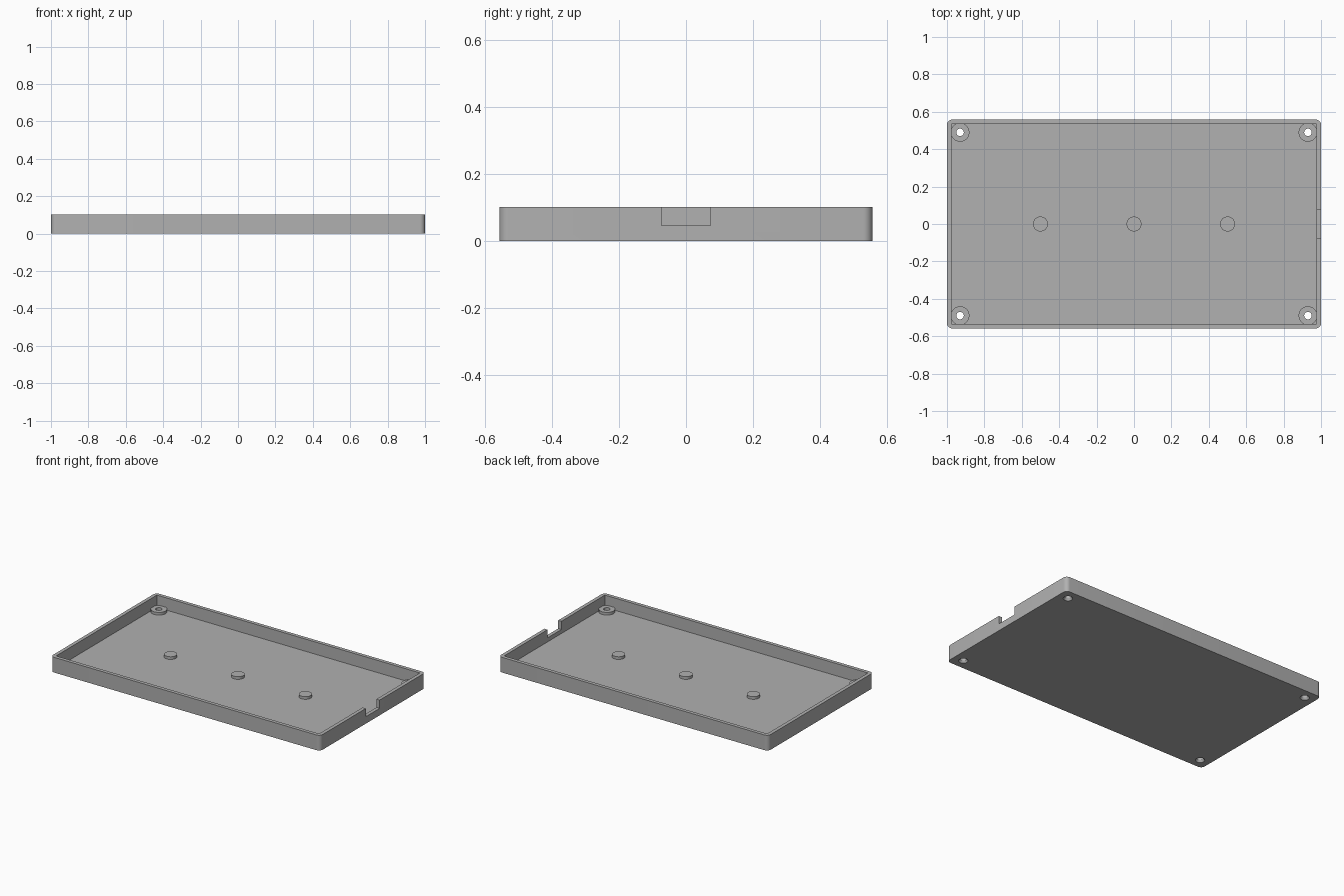
import bpy, bmesh, math
from mathutils import Matrix

if "Cube" in bpy.data.objects:
    bpy.data.objects.remove(bpy.data.objects["Cube"], do_unlink=True)

LENGTH, WIDTH, HEIGHT = 2.0, 1.116, 0.102
WALL, FLOOR, BOSS_TOP = 0.024, 0.02, 0.038
HOLE_X, HOLE_Y = 0.93, 0.49

grey = bpy.data.materials.new("plain grey")
grey.use_nodes = True
colour = (0.44, 0.44, 0.44, 1)
grey.diffuse_color = colour
grey.node_tree.nodes["Principled BSDF"].inputs["Base Color"].default_value = colour


def finish(name, bm):
    mesh = bpy.data.meshes.new(name)
    bm.to_mesh(mesh)
    bm.free()
    mesh.materials.append(grey)
    obj = bpy.data.objects.new(name, mesh)
    bpy.context.collection.objects.link(obj)
    return obj


def box(name, x, y, z, radius=0):
    """Box from (min, max) ranges, with optional rounded upright edges."""
    bm = bmesh.new()
    size = [b - a for a, b in (x, y, z)]
    centre = [(a + b) / 2 for a, b in (x, y, z)]
    bmesh.ops.create_cube(bm, size=1, matrix=Matrix.Translation(centre) @ Matrix.Diagonal((*size, 1)))
    if radius:
        upright = [e for e in bm.edges if abs(e.verts[0].co.z - e.verts[1].co.z) > 0.01]
        bmesh.ops.bevel(bm, geom=upright, offset=radius, segments=8, profile=0.5, affect='EDGES')
    return finish(name, bm)


def cylinder(name, x, y, bottom, top, r_bottom, r_top):
    bm = bmesh.new()
    bmesh.ops.create_cone(bm, cap_ends=True, segments=32, radius1=r_bottom, radius2=r_top,
                          depth=top - bottom,
                          matrix=Matrix.Translation((x, y, (bottom + top) / 2)))
    return finish(name, bm)


def combine(target, tool, operation):
    mod = target.modifiers.new("combine", 'BOOLEAN')
    mod.operation, mod.solver, mod.object = operation, 'EXACT', tool
    bpy.context.view_layer.objects.active = target
    bpy.ops.object.modifier_apply(modifier=mod.name)
    bpy.data.objects.remove(tool, do_unlink=True)


# Open tray with rounded outer corners
hx, hy = LENGTH / 2, WIDTH / 2
tray = box("tray", (-hx, hx), (-hy, hy), (0, HEIGHT), radius=0.028)
combine(tray, box("cavity", (WALL - hx, hx - WALL), (WALL - hy, hy - WALL), (FLOOR, 0.2)), 'DIFFERENCE')

# Cable notch in the +x wall
combine(tray, box("notch", (0.95, 1.1), (-0.074, 0.074), (0.047, 0.2)), 'DIFFERENCE')

# Corner screw bosses with through holes, countersunk from below
for sx in (-1, 1):
    for sy in (-1, 1):
        x, y = sx * HOLE_X, sy * HOLE_Y
        combine(tray, cylinder("boss", x, y, 0.01, BOSS_TOP, 0.05, 0.05), 'UNION')
        combine(tray, cylinder("hole", x, y, -0.05, 0.2, 0.02, 0.02), 'DIFFERENCE')
        combine(tray, cylinder("countersink", x, y, -0.01, 0.015, 0.035, 0.019), 'DIFFERENCE')

# Support pads along the centre line
parts = [tray]
for label, x in (("right", -0.5), ("middle", 0), ("left", 0.5)):
    parts.append(cylinder(label + "_support_pad", x, 0, 0.01, BOSS_TOP, 0.04, 0.04))

# Smooth the round walls, keep hard edges
bpy.ops.object.select_all(action='DESELECT')
for part in parts:
    part.select_set(True)
bpy.context.view_layer.objects.active = tray
bpy.ops.object.shade_smooth_by_angle(angle=math.radians(30))
